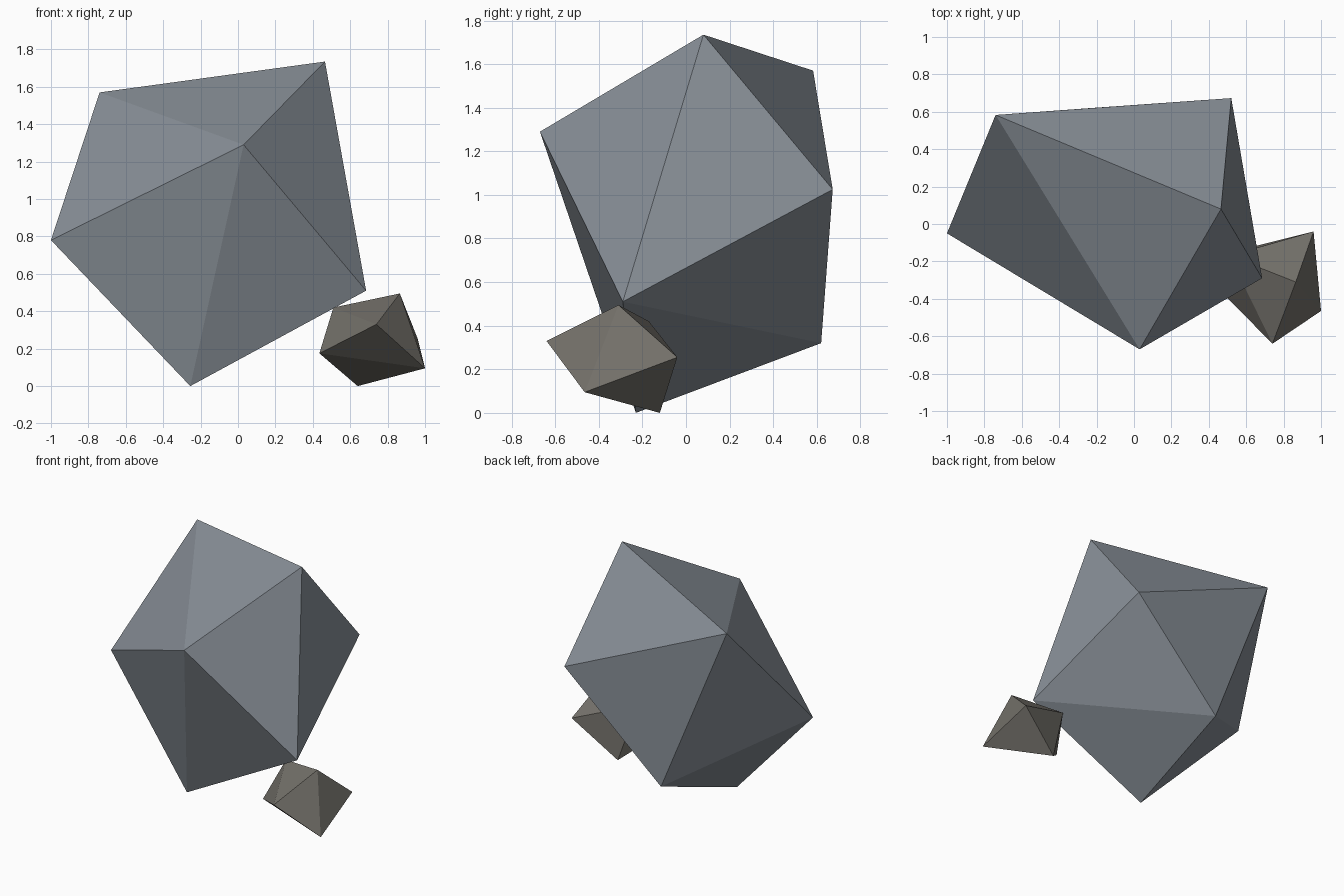
import bpy, bmesh

if "Cube" in bpy.data.objects:
    bpy.data.objects.remove(bpy.data.objects["Cube"])


def material(name, rgb):
    m = bpy.data.materials.new(name)
    m.diffuse_color = (*rgb, 1.0)
    m.use_nodes = True
    m.node_tree.nodes["Principled BSDF"].inputs["Base Color"].default_value = m.diffuse_color
    return m


def make_rock(name, corners, mat):
    """Faceted rock: the convex hull of a few corner points."""
    bm = bmesh.new()
    for p in corners:
        bm.verts.new(p)
    bmesh.ops.convex_hull(bm, input=bm.verts)
    bmesh.ops.recalc_face_normals(bm, faces=bm.faces)
    mesh = bpy.data.meshes.new(name)
    bm.to_mesh(mesh)
    bm.free()
    mesh.materials.append(mat)
    obj = bpy.data.objects.new(name, mesh)
    bpy.context.collection.objects.link(obj)
    return obj


blue_grey = material("blue grey stone", (0.25, 0.28, 0.315))
warm_grey = material("warm grey stone", (0.175, 0.165, 0.145))

# Large boulder
make_rock("large_boulder", [
    (-0.74, 0.583, 1.57), (0.465, 0.08, 1.735), (0.03, -0.67, 1.29),
    (-1.0, -0.05, 0.78), (0.685, -0.29, 0.51), (-0.255, -0.23, 0.0),
    (0.52, 0.673, 1.025), (-0.23, 0.62, 0.32),
], blue_grey)

# Small stone beside it
make_rock("small_stone", [
    (0.865, -0.31, 0.495), (0.74, -0.64, 0.33), (1.0, -0.465, 0.095),
    (0.64, -0.12, 0.0), (0.96, -0.04, 0.255), (0.51, -0.17, 0.42),
    (0.435, -0.33, 0.175),
], warm_grey)
